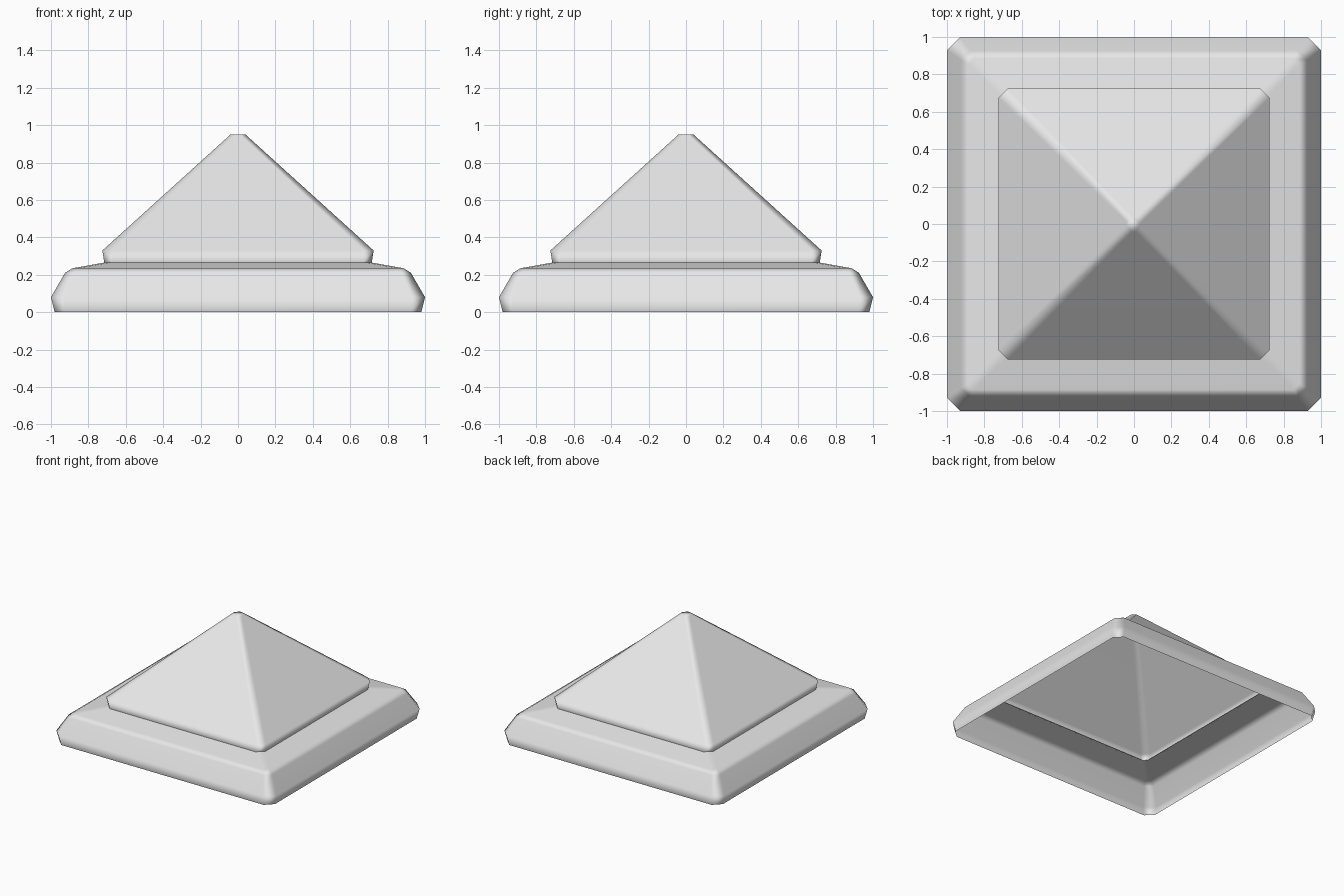
import bpy
import bmesh

cube = bpy.data.objects.get("Cube")
if cube:
    bpy.data.objects.remove(cube, do_unlink=True)

stone = bpy.data.materials.new("light_grey")
stone.use_nodes = True
colour = (0.8, 0.8, 0.8, 1.0)
stone.diffuse_color = colour
stone.node_tree.nodes["Principled BSDF"].inputs["Base Color"].default_value = colour


def square_ring(bm, half, chamfer, z):
    """Square outline with cut corners, counter-clockwise from above."""
    h, i = half, half - chamfer
    outline = [(h, -i), (h, i), (i, h), (-i, h), (-h, i), (-h, -i), (-i, -h), (i, -h)]
    return [bm.verts.new((x, y, z)) for x, y in outline]


def open_shell(name, profile, closed_top=False):
    """Loft cut-corner squares (half width, chamfer, height) from bottom to top."""
    bm = bmesh.new()
    rings = [square_ring(bm, *level) for level in profile]
    for low, high in zip(rings, rings[1:]):
        for k in range(8):
            n = (k + 1) % 8
            bm.faces.new((low[k], low[n], high[n], high[k]))
    if closed_top:
        bm.faces.new(rings[-1])
    for face in bm.faces:
        face.smooth = True
    mesh = bpy.data.meshes.new(name)
    bm.to_mesh(mesh)
    bm.free()
    mesh.materials.append(stone)
    obj = bpy.data.objects.new(name, mesh)
    bpy.context.collection.objects.link(obj)
    # Keep the broad faces flat and blend only across the narrow edges
    normals = obj.modifiers.new("soft_edges", "WEIGHTED_NORMAL")
    normals.weight = 80
    return obj


# Hollow skirt with a sloping ledge, open underneath
open_shell("base_skirt", [
    (0.98, 0.06, 0.0),
    (1.0, 0.07, 0.08),
    (0.925, 0.05, 0.21),
    (0.885, 0.03, 0.235),
    (0.705, 0.03, 0.267),
])

# Hollow pyramid with a short flared lip and a small flat tip
open_shell("pyramid_cap", [
    (0.715, 0.05, 0.265),
    (0.725, 0.05, 0.33),
    (0.04, 0.03, 0.95),
], closed_top=True)
